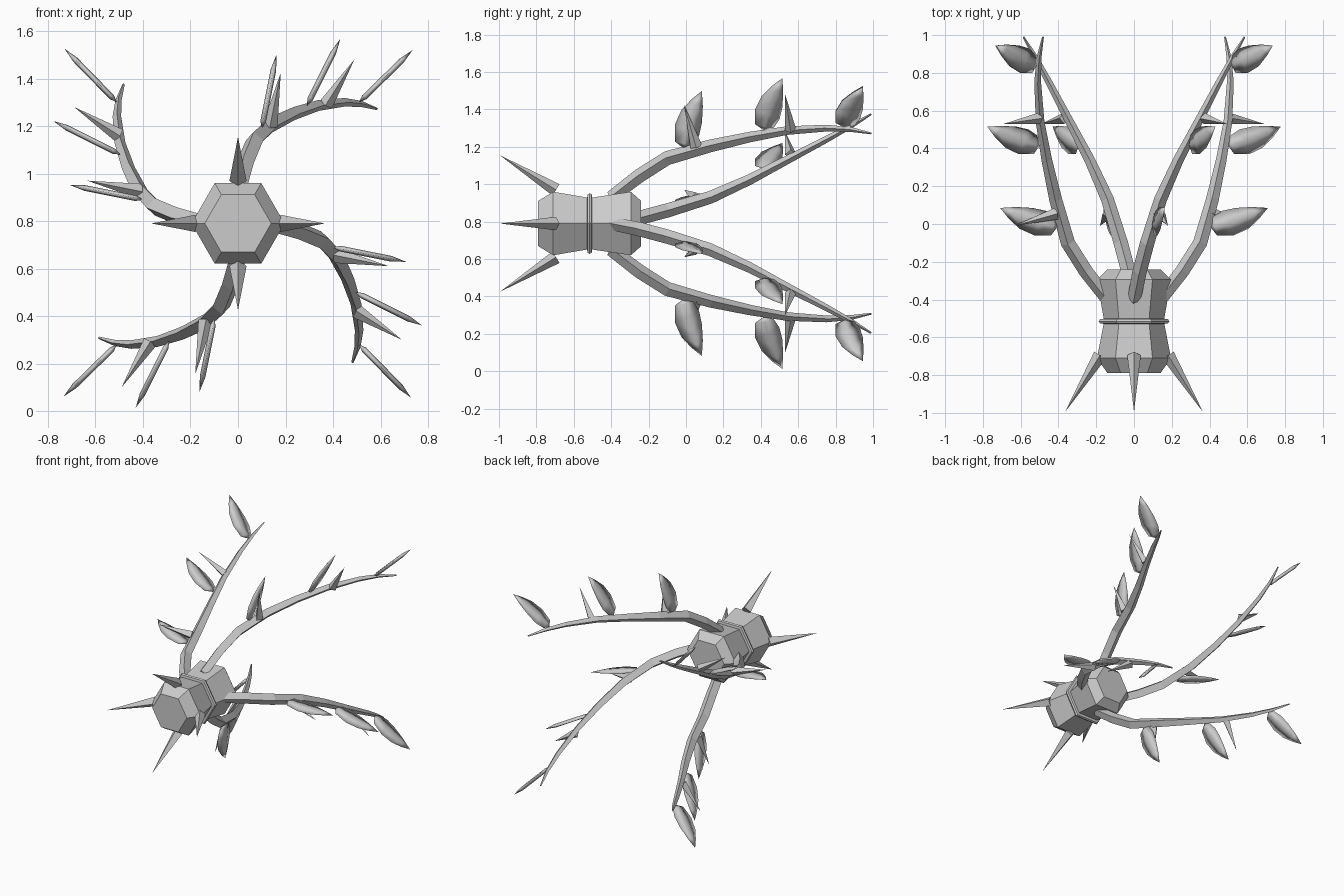
import bpy, bmesh, math
from mathutils import Vector

if "Cube" in bpy.data.objects:
    bpy.data.objects.remove(bpy.data.objects["Cube"])

CENTRE_Z = 0.79
grey = bpy.data.materials.new("plain_grey")
grey.diffuse_color = (0.6, 0.6, 0.6, 1)
grey.use_nodes = True
grey.node_tree.nodes["Principled BSDF"].inputs["Base Color"].default_value = grey.diffuse_color


def finish(bm, name):
    bmesh.ops.recalc_face_normals(bm, faces=bm.faces)
    me = bpy.data.meshes.new(name)
    bm.to_mesh(me)
    bm.free()
    me.materials.append(grey)
    return me


def place(me, name, angle=0):
    ob = bpy.data.objects.new(name, me)
    ob.location.z = CENTRE_Z
    ob.rotation_euler.y = angle
    bpy.context.collection.objects.link(ob)
    return ob


def bridge(bm, rings):
    for a, b in zip(rings, rings[1:]):
        n = len(a)
        for i in range(n):
            bm.faces.new((a[i], a[(i + 1) % n], b[(i + 1) % n], b[i]))
    bm.faces.new(rings[0])
    bm.faces.new(rings[-1])


def hex_lathe(profile, name):
    """Hexagonal rings (y, radius) along the y axis."""
    bm = bmesh.new()
    bridge(bm, [[bm.verts.new((r * math.cos(i * math.pi / 3), y, r * math.sin(i * math.pi / 3)))
                 for i in range(6)] for y, r in profile])
    return finish(bm, name)


def spike(base, tip, radius, name):
    """Four-sided pyramid from base to tip."""
    base, tip = Vector(base), Vector(tip)
    axis = (tip - base).normalized()
    e1 = axis.cross(Vector((0, 1, 0))).normalized()
    e2 = axis.cross(e1)
    bm = bmesh.new()
    ring = [bm.verts.new(base + radius * v) for v in (e1, e2, -e1, -e2)]
    top = bm.verts.new(tip)
    for i in range(4):
        bm.faces.new((ring[i], ring[(i + 1) % 4], top))
    bm.faces.new(ring)
    return finish(bm, name)


def vine(points, name):
    """Four-sided tapering tube through (x, y, z, radius)."""
    bm = bmesh.new()
    pts = [Vector(p[:3]) for p in points]
    rings = []
    for i, p in enumerate(pts):
        t = (pts[min(i + 1, len(pts) - 1)] - pts[max(i - 1, 0)]).normalized()
        side = t.cross(Vector((0, 0, 1))).normalized()
        up = side.cross(t)
        r = points[i][3]
        rings.append([bm.verts.new(p + r * v) for v in (side, up, -side, -up)])
    bridge(bm, rings)
    return finish(bm, name)


# Leaf halves as (distance along leaf, y offset), from stem to point
UPPER = [(0.02, 0.04), (0.07, 0.07), (0.14, 0.085), (0.23, 0.09)]
LOWER = [(0.04, -0.06), (0.13, -0.06), (0.21, -0.025), (0.27, 0.03)]


def leaf(base, direction, name):
    """Thin leaf with a raised midrib on both sides."""
    base = Vector(base)
    d = Vector(direction).normalized()
    y = Vector((0, 1, 0))
    n = d.cross(y)
    bm = bmesh.new()

    def vert(s, t, h=0):
        return bm.verts.new(base + d * s + y * t + n * h)

    stem, point = vert(0, -0.01), vert(0.315, 0.085)
    up = [stem] + [vert(*p) for p in UPPER] + [point]
    low = [stem] + [vert(*p) for p in LOWER] + [point]
    for h in (0.012, -0.012):
        mid = [stem] + [vert((a[0] + b[0]) / 2, (a[1] + b[1]) / 2, h)
                        for a, b in zip(UPPER, LOWER)] + [point]
        for edge in (up, low):
            for i in range(5):
                quad = dict.fromkeys((edge[i], edge[i + 1], mid[i + 1], mid[i]))
                bm.faces.new(list(quad))
    me = finish(bm, name)
    for p in me.polygons:
        p.use_smooth = True
    return me


# Hub and its middle band
place(hex_lathe([(-0.79, 0.14), (-0.71, 0.196), (-0.515, 0.158),
                 (-0.295, 0.196), (-0.24, 0.14)], "hub"), "hub")
place(hex_lathe([(-0.53, 0.15), (-0.526, 0.18), (-0.515, 0.187),
                 (-0.504, 0.18), (-0.50, 0.15)], "hub_band"), "hub_band")

# One arm: front spike, curved vine, leaves and thorns
arm = [
    spike((0, -0.695, 0.18), (0, -0.995, 0.365), 0.036, "front_spike"),
    vine([(0, -0.40, 0.14, 0.035), (0.03, -0.25, 0.255, 0.038), (0.07, -0.10, 0.35, 0.038),
          (0.14, 0.13, 0.415, 0.034), (0.235, 0.34, 0.462, 0.028), (0.34, 0.54, 0.497, 0.023),
          (0.45, 0.75, 0.51, 0.018), (0.52, 0.88, 0.503, 0.013), (0.585, 0.99, 0.482, 0.005)], "vine"),
    leaf((0.10, 0.0, 0.40), (0.06, 0, 0.30), "leaf_lower"),
    leaf((0.29, 0.43, 0.495), (0.14, 0, 0.28), "leaf_middle"),
    leaf((0.51, 0.86, 0.51), (0.22, 0, 0.215), "leaf_upper"),
    spike((0.135, 0.055, 0.41), (0.18, -0.01, 0.635), 0.032, "thorn_lower"),
    spike((0.37, 0.56, 0.50), (0.49, 0.53, 0.69), 0.03, "thorn_upper"),
]
for k in range(4):
    for me in arm:
        place(me, f"{me.name}_{k + 1}", k * math.pi / 2)
